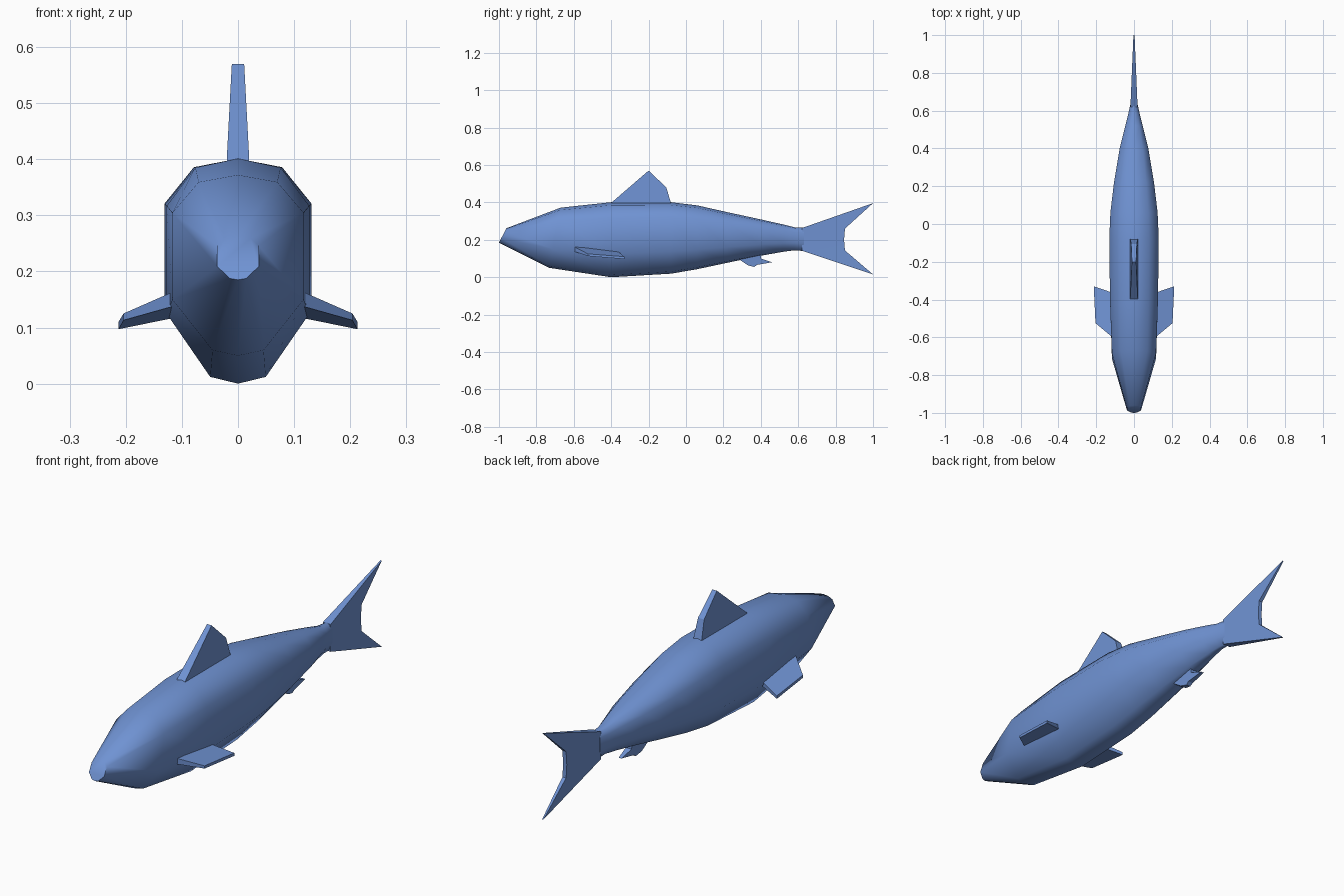
import bpy, bmesh

if "Cube" in bpy.data.objects:
    bpy.data.objects.remove(bpy.data.objects["Cube"])

blue = bpy.data.materials.new("fish_blue")
blue.diffuse_color = (.16, .29, .65, 1)
blue.use_nodes = True
blue.node_tree.nodes["Principled BSDF"].inputs["Base Color"].default_value = blue.diffuse_color

def make_object(name, verts, faces, angle=0):
    mesh = bpy.data.meshes.new(name)
    mesh.from_pydata(verts, [], faces)
    mesh.materials.append(blue)
    bm = bmesh.new()
    bm.from_mesh(mesh)
    bmesh.ops.recalc_face_normals(bm, faces=bm.faces)
    bm.to_mesh(mesh)
    bm.free()
    obj = bpy.data.objects.new(name, mesh)
    bpy.context.collection.objects.link(obj)
    if angle:
        bpy.ops.object.select_all(action='DESELECT')
        obj.select_set(True)
        bpy.context.view_layer.objects.active = obj
        bpy.ops.object.shade_smooth_by_angle(angle=angle)
    return obj

def loft(name, rings, angle=0):
    n = len(rings[0])
    verts = [p for r in rings for p in r]
    faces = [(a * n + i, a * n + (i + 1) % n, (a + 1) * n + (i + 1) % n, (a + 1) * n + i)
             for a in range(len(rings) - 1) for i in range(n)]
    faces += [tuple(range(n)), tuple(range(len(verts) - n, len(verts)))]
    return make_object(name, verts, faces, angle)

# Body: one ten-sided section lofted from snout to tail stem
half = [(0, 1), (.6, .96), (1, .79), (1, .31), (.39, .03), (0, 0)]
outline = half + [(-x, t) for x, t in half[-2:0:-1]]
stations = [  # y at top, y at bottom, z top, z bottom, half width
    (-.96, -1.0, .262, .185, .037),
    (-.67, -.73, .372, .05, .117),
    (-.40, -.40, .401, .0, .127),
    (-.08, -.08, .401, .019, .131),
    (.06, .06, .384, .043, .125),
    (.22, .22, .348, .077, .106),
    (.40, .40, .309, .115, .076),
    (.52, .52, .282, .136, .046),
    (.58, .58, .267, .144, .031),
    (.63, .63, .265, .140, .020)]
loft("body", [[(x * w, y0 + (y1 - y0) * t, z0 + (z1 - z0) * t) for x, t in outline]
              for y1, y0, z1, z0, w in stations], 1.05)

def upright_fin(name, pts):
    """Centreline fin from (y, z, half thickness) points."""
    return loft(name, [[(s * h, y, z) for y, z, h in pts] for s in (-1, 1)])

# Dorsal and anal fins
upright_fin("dorsal_fin", [(-.40, .39, .02), (-.396, .401, .02), (-.20, .57, .011),
                           (-.105, .48, .015), (-.08, .395, .02)])
upright_fin("anal_fin", [(.27, .105, .018), (.33, .064, .014), (.365, .055, .01),
                         (.38, .066, .012), (.46, .08, .007), (.40, .1, .014),
                         (.40, .135, .018)])

# Forked tail fin, split into convex pieces that taper to the tips
tail = [(.62, .263, .019), (1.0, .396, .003), (.85, .26, .009), (.845, .2, .009),
        (.85, .143, .009), (1.0, .015, .003), (.62, .142, .019)]
n = len(tail)
verts = [(s * h, y, z) for s in (-1, 1) for y, z, h in tail]
sides = [(0, 1, 2), (0, 2, 3), (0, 3, 6), (6, 3, 4), (6, 4, 5)]
faces = sides + [tuple(i + n for i in f) for f in sides]
faces += [(i, (i + 1) % n, (i + 1) % n + n, i + n) for i in range(n)]
make_object("tail_fin", verts, faces, .5)

# Pair of pectoral fins, sloping down and backwards
root = [(-.62, .175, .145), (-.365, .14, .118)]
tip = [(-.525, .125, .113), (-.33, .11, .097)]
for side, label in ((1, "left"), (-1, "right")):
    rings = []
    for pts, xs in ((root, (.09, .11)), (tip, (.204, .213))):
        (ya, ta, ba), (yb, tb, bb) = pts
        rings.append([(side * xs[0], ya, ta), (side * xs[1], yb, tb),
                      (side * xs[1], yb, bb), (side * xs[0], ya, ba)])
    loft(label + "_pectoral_fin", rings)
